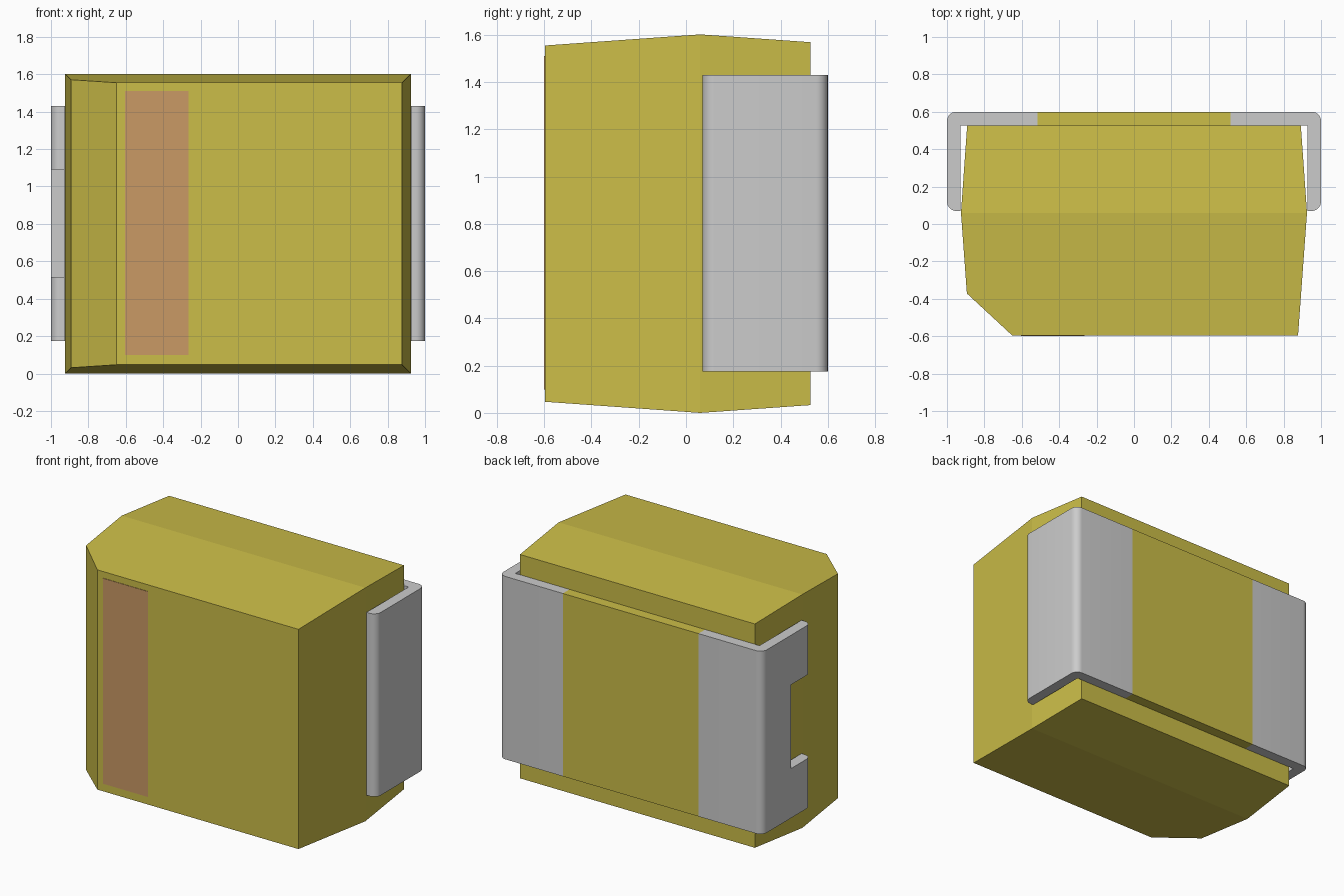
import bpy, bmesh, math
from mathutils import Vector

if "Cube" in bpy.data.objects:
    bpy.data.objects.remove(bpy.data.objects["Cube"])


def material(name, rgb):
    m = bpy.data.materials.new(name)
    m.diffuse_color = (*rgb, 1)
    m.use_nodes = True
    m.node_tree.nodes["Principled BSDF"].inputs["Base Color"].default_value = m.diffuse_color
    return m


YELLOW = material("yellow_resin", (0.60, 0.51, 0.065))
BROWN = material("brown_stripe", (0.59, 0.32, 0.13))


def finish(name, bm, mat=None, smooth=False):
    bmesh.ops.recalc_face_normals(bm, faces=bm.faces)
    me = bpy.data.meshes.new(name)
    bm.to_mesh(me)
    bm.free()
    ob = bpy.data.objects.new(name, me)
    bpy.context.collection.objects.link(ob)
    if mat:
        me.materials.append(mat)
    if smooth:
        bpy.ops.object.select_all(action='DESELECT')
        ob.select_set(True)
        bpy.context.view_layer.objects.active = ob
        bpy.ops.object.shade_smooth_by_angle(angle=math.radians(35))
    return ob


def box(name, lo, hi, mat=None):
    bm = bmesh.new()
    bmesh.ops.create_cube(bm, size=1)
    for v in bm.verts:
        v.co = [h if c > 0 else l for c, l, h in zip(v.co, lo, hi)]
    return finish(name, bm, mat)


def arc(cx, cy, r, a0, a1, n=8):
    return [(cx + r * math.cos(math.radians(a0 + (a1 - a0) * i / n)),
             cy + r * math.sin(math.radians(a0 + (a1 - a0) * i / n))) for i in range(n + 1)]


# body: rectangular sections lofted front to back, widest at the mould seam
bm = bmesh.new()
rings = []
for y, hx, inset in ((-0.597, 0.877, 0.047), (0.06, 0.925, 0.0), (0.527, 0.892, 0.033)):
    rings.append([bm.verts.new((sx * hx, y, z)) for sx, z in
                  ((-1, inset), (1, inset), (1, 1.602 - inset), (-1, 1.602 - inset))])
for a, b in zip(rings, rings[1:]):
    for i in range(4):
        j = (i + 1) % 4
        bm.faces.new((a[i], a[j], b[j], b[i]))
bm.faces.new(rings[0])
bm.faces.new(rings[-1])
# polarity chamfer on the left front edge
p, q = Vector((-0.895, -0.37, 0)), Vector((-0.65, -0.597, 0))
d = q - p
cut = bmesh.ops.bisect_plane(bm, geom=bm.verts[:] + bm.edges[:] + bm.faces[:], plane_co=p,
                             plane_no=(d.y, -d.x, 0), clear_outer=True)
bmesh.ops.holes_fill(bm, edges=[e for e in cut["geom_cut"] if isinstance(e, bmesh.types.BMEdge)])
finish("body", bm, YELLOW)

# raised pad between the terminals and the marking stripe
box("back_pad", (-0.515, 0.525, 0.175), (0.515, 0.60, 1.43), YELLOW)
box("marking_stripe", (-0.605, -0.60, 0.10), (-0.265, -0.59, 1.51), BROWN)

# folded metal terminals
Z0, Z1 = 0.175, 1.43
profile = ([(0.515, 0.60)] + arc(0.95, 0.55, 0.05, 90, 0) + arc(0.95, 0.12, 0.05, 0, -90)
           + [(0.927, 0.07), (0.927, 0.527), (0.515, 0.527)])


def terminal(name, side):
    bm = bmesh.new()
    face = bm.faces.new([bm.verts.new((side * x, y, Z0)) for x, y in profile])
    ext = bmesh.ops.extrude_face_region(bm, geom=[face])
    for v in ext["geom"]:
        if isinstance(v, bmesh.types.BMVert):
            v.co.z = Z1
    return finish(name, bm, smooth=True)


terminal("right_terminal", 1)
left = terminal("left_terminal", -1)

# notch in the left terminal
cutter = box("notch_cutter", (-1.1, 0.0, 0.515), (-0.85, 0.29, 1.09))
cutter.hide_render = True
mod = left.modifiers.new("notch", 'BOOLEAN')
mod.operation, mod.object, mod.solver = 'DIFFERENCE', cutter, 'EXACT'
bpy.context.view_layer.objects.active = left
bpy.ops.object.modifier_move_to_index(modifier="notch", index=0)
bpy.ops.object.modifier_apply(modifier="notch")
bpy.data.objects.remove(cutter)
